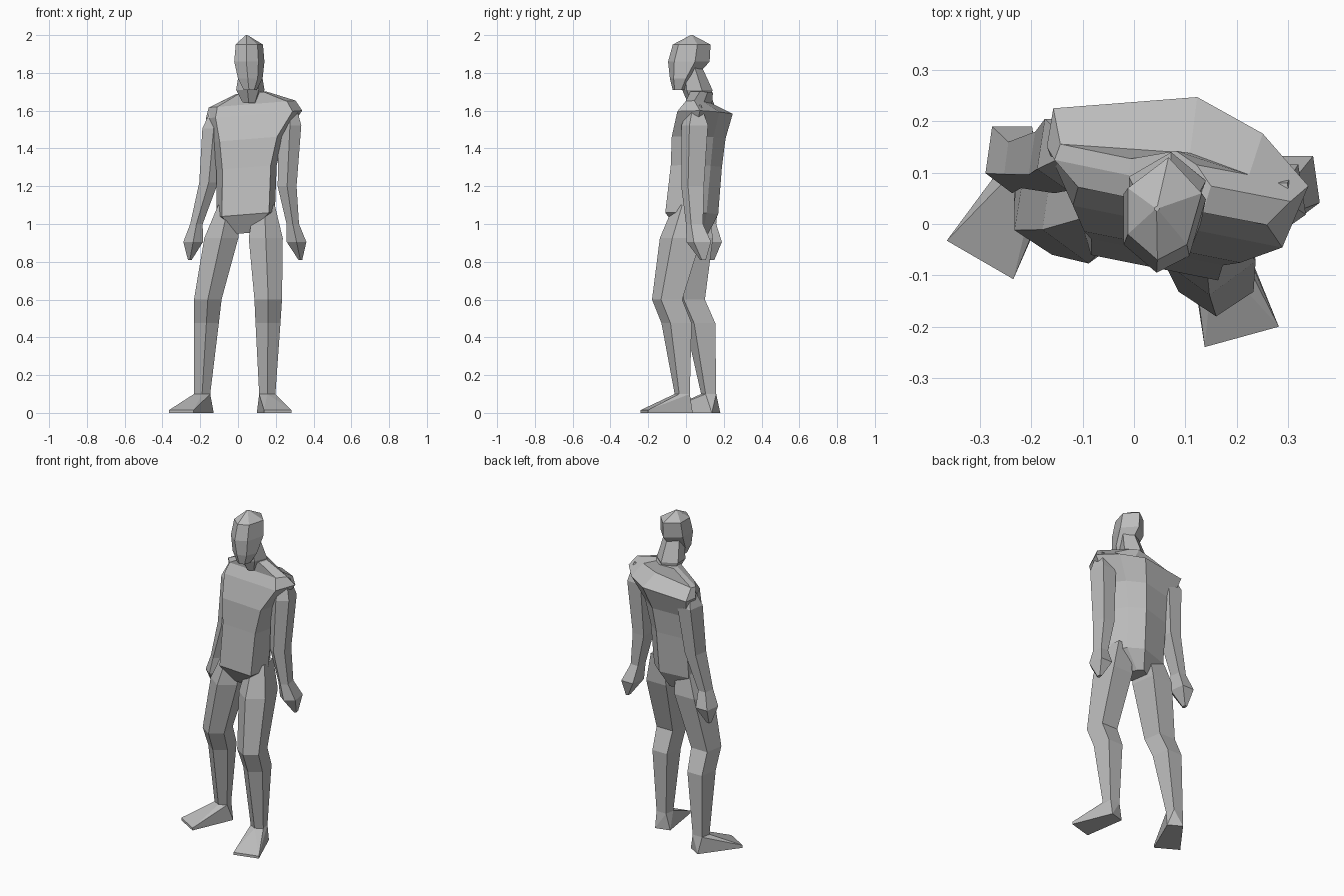
import bpy
import bmesh
from mathutils import Vector

cube = bpy.data.objects.get("Cube")
if cube:
    bpy.data.objects.remove(cube)

grey = bpy.data.materials.new("plain grey")
grey.use_nodes = True
grey.diffuse_color = (0.5, 0.5, 0.5, 1)
shader = next(node for node in grey.node_tree.nodes if node.type == "BSDF_PRINCIPLED")
shader.inputs["Base Color"].default_value = grey.diffuse_color

# Unit cross-sections, front at negative y
LIMB = [(-1, -0.4), (0, -1), (1, -0.4), (0.75, 1), (-0.75, 1)]
SKULL = [(-1, -0.5), (-0.2, -1), (0.6, -0.7), (1, 0.3), (0.1, 1), (-1, 0.4)]
CHEST = [(-0.8, -1), (0.8, -1), (1, 0), (0.65, 0.65), (0.15, 1), (-0.95, 0.4), (-1, -0.2)]


def finish(name, bm):
    """Turn a bmesh into a flat shaded object."""
    bmesh.ops.recalc_face_normals(bm, faces=bm.faces)
    mesh = bpy.data.meshes.new(name)
    bm.to_mesh(mesh)
    bm.free()
    mesh.materials.append(grey)
    obj = bpy.data.objects.new(name, mesh)
    bpy.context.collection.objects.link(obj)


def ring_points(profile, centre, width, depth, twist=0, tilt=0):
    """Scale a profile to half width and half depth around a centre."""
    return [Vector(centre) + Vector((u * width, v * depth - twist * u * width, tilt * u * width))
            for u, v in profile]


def loft(name, profile, rings, twist=0, tilt=0):
    """Skin a stack of (centre, half width, half depth) rings and cap the ends."""
    bm = bmesh.new()
    loops = [[bm.verts.new(point) for point in ring_points(profile, *ring, twist, tilt)]
             for ring in rings]
    for low, high in zip(loops, loops[1:]):
        for i in range(len(low)):
            j = (i + 1) % len(low)
            bm.faces.new((low[i], low[j], high[j], high[i]))
    bm.faces.new(loops[0])
    bm.faces.new(loops[-1])
    finish(name, bm)


def arm(side, shoulder, elbow, wrist, fingertip):
    """Arm and closed mitt hand, posed by their joints."""
    shoulder, elbow, wrist, fingertip = map(Vector, (shoulder, elbow, wrist, fingertip))
    wrist_ring = (wrist, 0.033, 0.045)
    loft(side + "_arm", LIMB, [
        (shoulder, 0.025, 0.03),
        (shoulder.lerp(elbow, 0.25), 0.06, 0.07),
        (elbow, 0.05, 0.06),
        wrist_ring])
    loft(side + "_hand", LIMB, [
        wrist_ring,
        (wrist.lerp(fingertip, 0.5), 0.052, 0.065),
        (fingertip, 0.01, 0.015)])


def leg(side, hip, knee, ankle, toe):
    """Leg and wedge foot, posed by their joints."""
    hip, knee, ankle, toe = map(Vector, (hip, knee, ankle, toe))
    ankle_ring = (ankle, 0.043, 0.04)
    loft(side + "_leg", LIMB, [
        (hip, 0.055, 0.075),
        (hip.lerp(knee, 0.35), 0.09, 0.11),
        (knee, 0.073, 0.08),
        (knee.lerp(ankle, 0.25) + Vector((0, 0.03, 0)), 0.066, 0.08),
        ankle_ring])

    # Foot: hull of the ankle, the narrow heel and the splayed toes
    forward = toe - ankle
    forward.z = 0
    forward.normalize()
    across = forward.cross(Vector((0, 0, 1)))
    heel = ankle - forward * 0.045
    heel.z = 0
    points = ring_points(LIMB, *ankle_ring)
    for sign in (-1, 1):
        corner = toe + across * sign * 0.075
        points += [heel + across * sign * 0.045, corner, corner + Vector((0, 0, 0.015))]
    bm = bmesh.new()
    for point in points:
        bm.verts.new(point)
    bmesh.ops.convex_hull(bm, input=bm.verts)
    finish(side + "_foot", bm)


# Torso from crotch to the root of the neck, turned a little to one side
loft("torso", CHEST, [
    ((0.02, 0.05, 0.95), 0.05, 0.07),
    ((0.04, 0.045, 1.05), 0.155, 0.13),
    ((0.045, 0.07, 1.3), 0.16, 0.125),
    ((0.055, 0.085, 1.45), 0.19, 0.13),
    ((0.085, 0.125, 1.58), 0.255, 0.13),
    ((0.075, 0.09, 1.635), 0.23, 0.055),
    ((0.07, 0.09, 1.695), 0.08, 0.055),
], twist=0.2, tilt=0.08)

# Neck and head
loft("neck", SKULL, [
    ((0.065, 0.07, 1.64), 0.04, 0.06),
    ((0.065, 0.06, 1.71), 0.075, 0.08),
    ((0.065, 0.03, 1.83), 0.055, 0.055)])
loft("head", SKULL, [
    ((0.065, -0.035, 1.71), 0.035, 0.035),
    ((0.065, -0.02, 1.77), 0.065, 0.065),
    ((0.06, 0.015, 1.86), 0.08, 0.11),
    ((0.06, 0.03, 1.95), 0.072, 0.1),
    ((0.045, 0.03, 2), 0.005, 0.005)])

# Limbs in a loose walking pose
arm("left", (0.28, 0.05, 1.63), (0.26, 0.035, 1.2), (0.29, 0.045, 1), (0.33, 0.09, 0.81))
arm("right", (-0.12, 0.14, 1.6), (-0.155, 0.12, 1.22), (-0.22, 0.115, 1), (-0.255, 0.135, 0.81))
leg("left", (0.14, 0.01, 1.1), (0.16, -0.1, 0.6), (0.155, -0.02, 0.1), (0.21, -0.22, 0))
leg("right", (-0.05, 0.04, 1.1), (-0.16, 0.02, 0.6), (-0.19, 0.12, 0.1), (-0.3, -0.07, 0))
